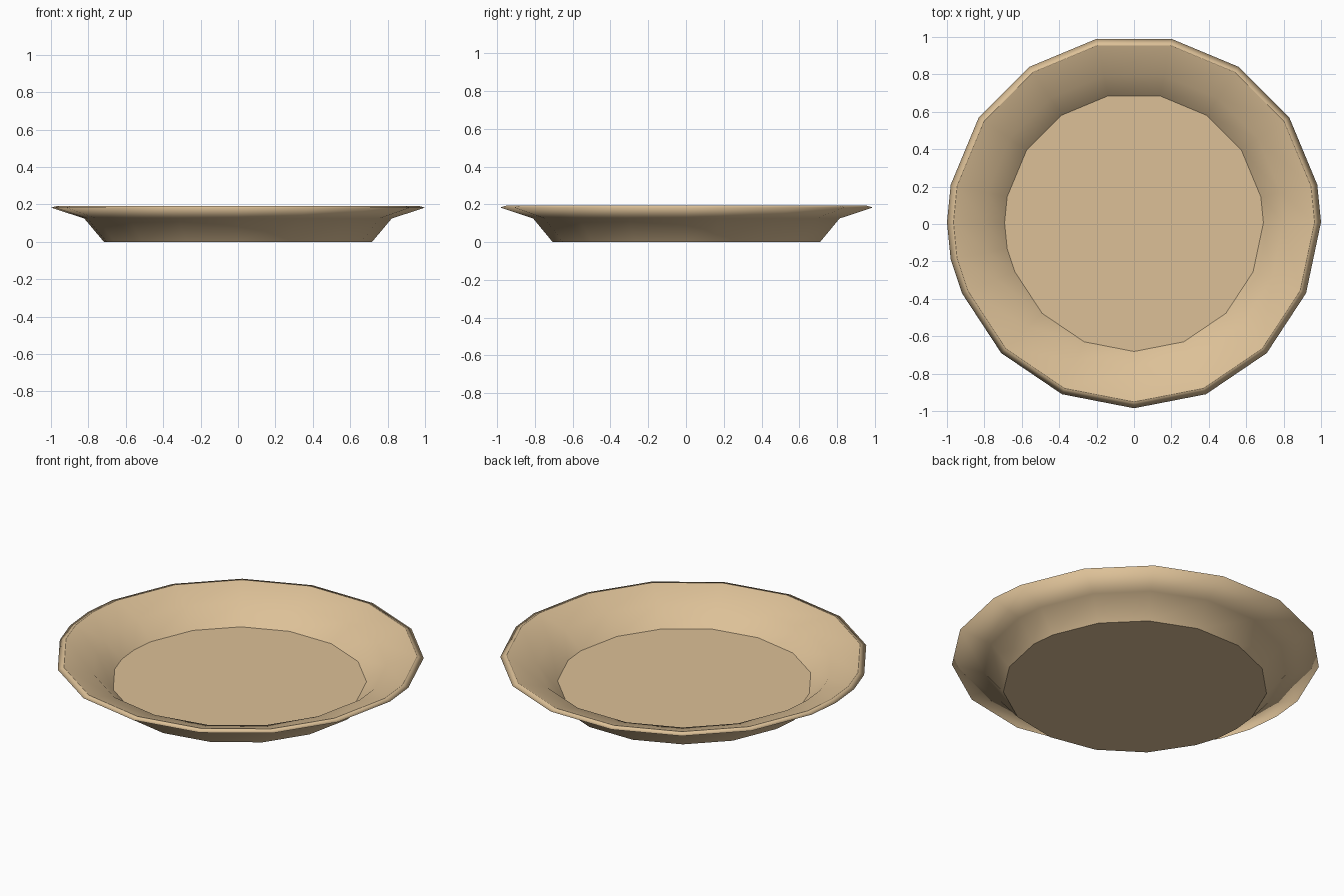
import bpy, bmesh

if "Cube" in bpy.data.objects:
    bpy.data.objects.remove(bpy.data.objects["Cube"])

# Plan outline of the rim, slightly irregular, counter-clockwise
OUTLINE = [(0.2, 0.99), (-0.2, 0.99), (-0.56, 0.84), (-0.83, 0.57),
           (-0.98, 0.21), (-1.0, 0.01), (-0.98, -0.19), (-0.92, -0.37),
           (-0.71, -0.69), (-0.385, -0.91), (0, -0.985), (0.385, -0.91),
           (0.71, -0.69), (0.92, -0.37), (1.0, 0.01), (0.98, 0.21),
           (0.83, 0.57), (0.56, 0.84)]

# Cross-section (scale, height): underside, rim, lip, inside wall, floor
PROFILE = [(0.717, 0.0), (0.822, 0.125), (1.0, 0.183),
           (0.965, 0.193), (0.80, 0.14), (0.692, 0.04)]
LIP = 3

bm = bmesh.new()
rings = [[bm.verts.new((x * s, y * s, z)) for x, y in OUTLINE] for s, z in PROFILE]
n = len(OUTLINE)

# Walls
for a, b in zip(rings, rings[1:]):
    for i in range(n):
        j = (i + 1) % n
        bm.faces.new((a[i], a[j], b[j], b[i])).smooth = True

# Flat base and floor
caps = [bm.faces.new(rings[0][::-1]), bm.faces.new(rings[-1])]
for cap in caps:
    for e in cap.edges:
        e.smooth = False

# Crisp inner edge of the lip
for i in range(n):
    bm.edges.get((rings[LIP][i], rings[LIP][(i + 1) % n])).smooth = False

bmesh.ops.recalc_face_normals(bm, faces=bm.faces)
mesh = bpy.data.meshes.new("plate")
bm.to_mesh(mesh)
bm.free()
plate = bpy.data.objects.new("plate", mesh)
bpy.context.collection.objects.link(plate)

# Tan glaze
mat = bpy.data.materials.new("tan_glaze")
mat.diffuse_color = (0.72, 0.53, 0.31, 1)
mat.use_nodes = True
mat.node_tree.nodes["Principled BSDF"].inputs["Base Color"].default_value = mat.diffuse_color
mesh.materials.append(mat)
